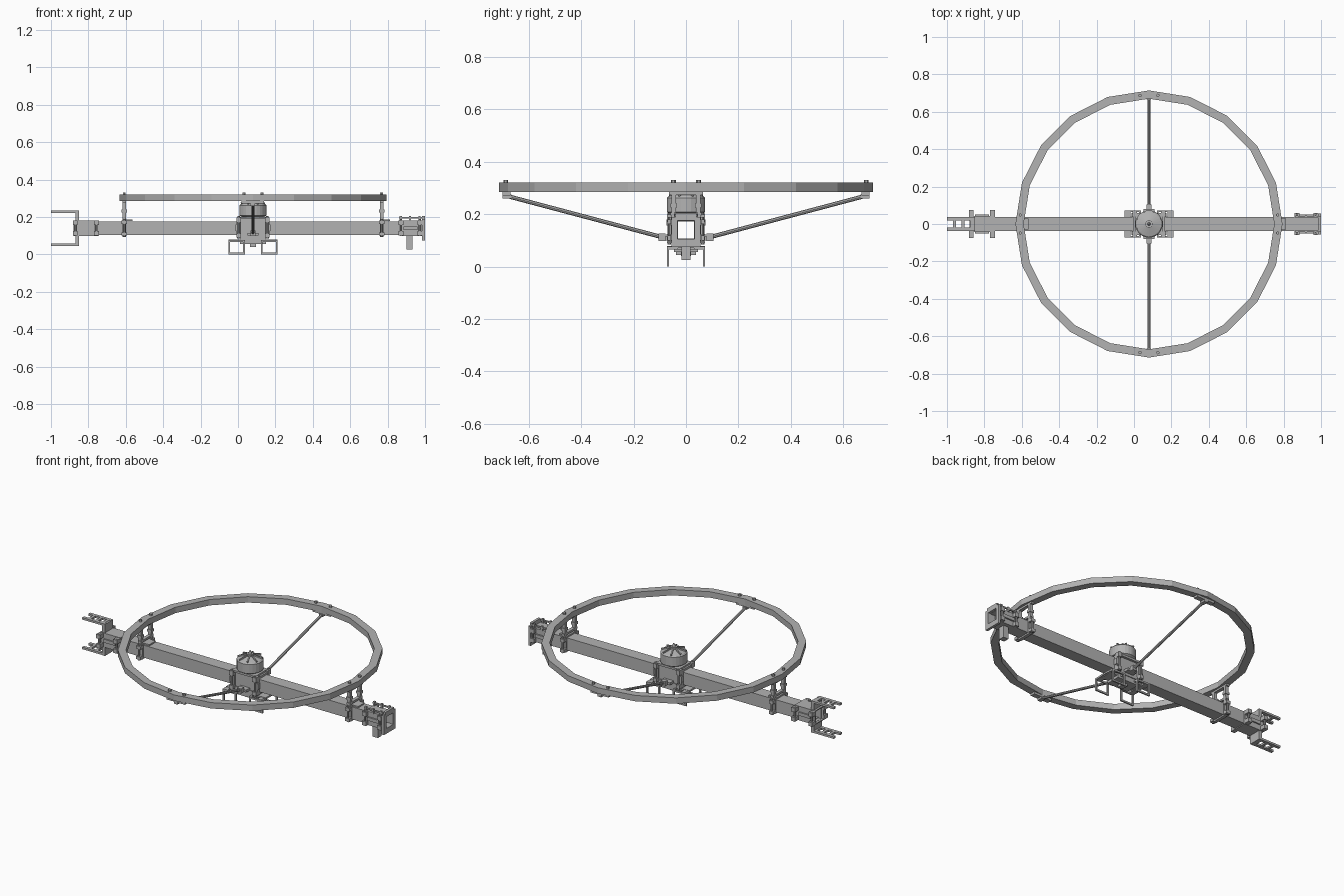
import bpy
import bmesh
import math
from mathutils import Matrix, Vector

cube = bpy.data.objects.get("Cube")
if cube:
    bpy.data.objects.remove(cube)

grey = bpy.data.materials.new("frame grey")
grey.use_nodes = True
colour = (0.45, 0.45, 0.45, 1)
grey.diffuse_color = colour
grey.node_tree.nodes["Principled BSDF"].inputs["Base Color"].default_value = colour

MID = 0.08          # x of the rotor axis and ring centre
AXIS_Z = 0.14       # height of the beam axis
SIDES = (-1, 1)


def finish(name, bm):
    bmesh.ops.recalc_face_normals(bm, faces=bm.faces)
    mesh = bpy.data.meshes.new(name)
    bm.to_mesh(mesh)
    bm.free()
    obj = bpy.data.objects.new(name, mesh)
    bpy.context.collection.objects.link(obj)
    mesh.materials.append(grey)
    return obj


def add_box(bm, x, y, z):
    """Box from three (low, high) ranges."""
    centre = Vector([(r[0] + r[1]) / 2 for r in (x, y, z)])
    size = [abs(r[1] - r[0]) for r in (x, y, z)]
    bmesh.ops.create_cube(bm, size=1, matrix=Matrix.Translation(centre) @ Matrix.Diagonal((*size, 1)))


def add_rod(bm, start, end, radius, sides=8, tip=None):
    start, end = Vector(start), Vector(end)
    line = end - start
    turn = line.to_track_quat("Z", "Y").to_matrix().to_4x4()
    bmesh.ops.create_cone(bm, cap_ends=True, segments=sides, radius1=radius,
                          radius2=radius if tip is None else tip, depth=line.length,
                          matrix=Matrix.Translation((start + end) / 2) @ turn)


def around(c, half):
    return (c - half, c + half)


def side_range(s, a, b):
    return (s * a, s * b)


def add_collar(bm, x, inner, outer):
    """Four bars wrapped around the square beam."""
    for s in SIDES:
        add_box(bm, x, side_range(s, inner, outer), around(AXIS_Z, outer))
        add_box(bm, x, around(0, outer), sorted((AXIS_Z + s * inner, AXIS_Z + s * outer)))


def revolve(name, profile, sides, centre, closed=False):
    """Lathe a (radius, z) profile around a vertical axis."""
    bm = bmesh.new()
    rings = []
    for i in range(sides):
        a = math.tau * i / sides
        rings.append([bm.verts.new((centre + r * math.cos(a), r * math.sin(a), z)) for r, z in profile])
    count = len(profile) if closed else len(profile) - 1
    for i in range(sides):
        a, b = rings[i], rings[(i + 1) % sides]
        for j in range(count):
            k = (j + 1) % len(profile)
            bm.faces.new((a[j], b[j], b[k], a[k]))
    if not closed:
        bm.faces.new([r[0] for r in rings])
        bm.faces.new([r[-1] for r in rings])
    return finish(name, bm)


# Guard ring
revolve("guard_ring", [(0.67, 0.285), (0.714, 0.285), (0.714, 0.32), (0.67, 0.32)], 20, MID, True)

# Hollow square beam
bm = bmesh.new()
add_collar(bm, (-0.85, 0.95), 0.032, 0.037)
finish("main_beam", bm)

# Bolt heads on the ring
bm = bmesh.new()
for s in SIDES:
    for t in SIDES:
        for x, y in ((MID + t * 0.048, s * 0.688), (MID + t * 0.688, s * 0.048)):
            add_rod(bm, (x, y, 0.275), (x, y, 0.331), 0.009, 6)
finish("ring_bolts", bm)

# Diagonal struts with end fittings
for s, label in zip(SIDES, ("front", "back")):
    bm = bmesh.new()
    add_rod(bm, (MID, s * 0.09, 0.112), (MID, s * 0.685, 0.27), 0.008)
    finish(label + "_strut", bm)
    bm = bmesh.new()
    add_box(bm, around(MID, 0.06), side_range(s, 0.67, 0.7), (0.272, 0.286))
    add_box(bm, around(MID, 0.012), side_range(s, 0.665, 0.7), (0.26, 0.275))
    finish(label + "_strut_top_fitting", bm)
    bm = bmesh.new()
    add_box(bm, around(MID, 0.014), side_range(s, 0.078, 0.105), (0.098, 0.127))
    add_box(bm, around(MID, 0.03), side_range(s, 0.04, 0.08), (0.1, 0.115))
    finish(label + "_strut_base_fitting", bm)

# Ring posts clamped to the beam
for t, label in zip(SIDES, ("right", "left")):
    bm = bmesh.new()
    x = MID + t * 0.688
    post = around(x, 0.01)
    add_collar(bm, post, 0.036, 0.046)
    for s in SIDES:
        add_box(bm, post, side_range(s, 0.038, 0.056), (0.17, 0.286))
        add_box(bm, around(x, 0.014), side_range(s, 0.044, 0.07), (0.1, 0.118))
        add_box(bm, around(x, 0.014), side_range(s, 0.044, 0.07), (0.162, 0.18))
        add_rod(bm, (x, s * 0.062, 0.095), (x, s * 0.062, 0.19), 0.006)
        add_box(bm, around(x, 0.014), side_range(s, 0.034, 0.06), (0.225, 0.24))
    add_box(bm, post, around(0, 0.06), (0.195, 0.207))
    add_box(bm, post, around(0, 0.065), (0.274, 0.286))
    add_box(bm, (x, x + 0.045), around(0, 0.03), (0.178, 0.186))
    finish(label + "_ring_post", bm)

# Motor
revolve("motor_drum", [(0.06, 0.2), (0.073, 0.208), (0.073, 0.262), (0.066, 0.27), (0.018, 0.284)], 24, MID)
bm = bmesh.new()
for i in range(8):
    a = math.tau * (i + 0.5) / 8
    rib = Matrix.Translation((MID, 0, 0)) @ Matrix.Rotation(a, 4, "Z")
    rib = rib @ Matrix.Translation((0.042, 0, 0.28)) @ Matrix.Rotation(0.28, 4, "Y")
    bmesh.ops.create_cube(bm, size=1, matrix=rib @ Matrix.Diagonal((0.055, 0.007, 0.009, 1)))
add_rod(bm, (MID, 0, 0.27), (MID, 0, 0.295), 0.02, 12)
add_rod(bm, (MID, 0, 0.29), (MID, 0, 0.312), 0.011, 10, 0.004)
finish("motor_top_ribs", bm)

# Motor mount around the beam
bm = bmesh.new()
add_box(bm, around(MID, 0.075), around(0, 0.06), (0.188, 0.2))
add_box(bm, around(MID, 0.085), around(0, 0.045), (0.178, 0.19))
add_box(bm, around(MID, 0.085), around(0, 0.05), (0.085, 0.102))
for s in SIDES:
    add_box(bm, around(MID, 0.07), side_range(s, 0.037, 0.046), (0.09, 0.19))
    for t in SIDES:
        corner = around(MID + t * 0.076, 0.012)
        add_box(bm, corner, side_range(s, 0.04, 0.072), (0.17, 0.198))
        add_box(bm, corner, side_range(s, 0.04, 0.072), (0.09, 0.112))
        add_box(bm, corner, side_range(s, 0.036, 0.056), (0.1, 0.18))
        add_box(bm, around(MID + t * 0.085, 0.008), side_range(s, 0.04, 0.06), (0.125, 0.16))
        add_rod(bm, (MID + t * 0.076, s * 0.064, 0.085), (MID + t * 0.076, s * 0.064, 0.205), 0.006)
finish("motor_mount", bm)

# Underside tray
bm = bmesh.new()
add_box(bm, around(MID, 0.13), around(0, 0.04), (0.07, 0.08))
add_box(bm, around(MID, 0.07), around(0, 0.045), (0.055, 0.086))
add_box(bm, around(MID, 0.016), around(0, 0.02), (0.04, 0.06))
for t in SIDES:
    add_box(bm, around(MID + t * 0.11, 0.012), around(0, 0.072), (0.066, 0.078))
finish("underside_tray", bm)

# Landing loops
bm = bmesh.new()
for s in SIDES:
    thick = side_range(s, 0.064, 0.073)
    for t in SIDES:
        low, high = sorted((MID + t * 0.042, MID + t * 0.132))
        for x in (low, high - 0.01):
            add_box(bm, (x, x + 0.01), thick, (0, 0.076))
        for z in (0, 0.066):
            add_box(bm, (low, high), thick, (z, z + 0.01))
        for x in (low, high - 0.01):
            add_box(bm, (x, x + 0.01), side_range(s, 0.03, 0.07), (0.066, 0.076))
finish("landing_loops", bm)

# Right end clamp
bm = bmesh.new()
add_collar(bm, (-0.88, -0.745), 0.036, 0.042)
for x in (-0.87, -0.757):
    for s in SIDES:
        for z in (0.112, 0.168):
            add_box(bm, around(x, 0.013), side_range(s, 0.038, 0.074), around(z, 0.012))
        add_rod(bm, (x, s * 0.06, 0.1), (x, s * 0.06, 0.182), 0.007)
for s in SIDES:
    add_box(bm, (-0.85, -0.775), side_range(s, 0.04, 0.05), (0.13, 0.15))
finish("right_end_clamp", bm)

# Right fork: slotted channel arms on an open back plate
bm = bmesh.new()
for s in SIDES:
    add_box(bm, (-0.868, -0.85), side_range(s, 0.03, 0.038), (0.045, 0.232))
    for z in ((0.045, 0.105), (0.175, 0.232)):
        add_box(bm, (-0.868, -0.85), around(0, 0.034), z)
    arm = AXIS_Z + s * 0.088
    add_box(bm, (-1, -0.85), side_range(s, 0.02, 0.038), around(arm, 0.006))
    add_box(bm, (-1, -0.85), side_range(-s, 0.02, 0.038), around(arm, 0.006))
    for x in (-0.96, -0.915, -0.87):
        add_box(bm, around(x, 0.008), around(0, 0.03), around(arm, 0.006))
finish("right_fork", bm)

# Left end clamp, end frame and hanging tab
bm = bmesh.new()
add_collar(bm, (0.865, 0.985), 0.034, 0.041)
for x in (0.872, 0.972):
    for s in SIDES:
        for z in (0.112, 0.168):
            add_box(bm, around(x, 0.013), side_range(s, 0.038, 0.06), around(z, 0.012))
        add_rod(bm, (x, s * 0.052, 0.098), (x, s * 0.052, 0.19), 0.006)
for s in SIDES:
    add_box(bm, (0.885, 0.96), side_range(s, 0.04, 0.05), (0.13, 0.15))
    add_box(bm, (0.985, 1), side_range(s, 0.032, 0.055), (0.075, 0.19))
add_box(bm, (0.985, 1), around(0, 0.04), (0.075, 0.106))
add_box(bm, (0.985, 1), around(0, 0.04), (0.175, 0.205))
finish("left_end_clamp", bm)

bm = bmesh.new()
add_box(bm, (0.9, 0.934), around(0, 0.018), (0.026, 0.105))
finish("left_hanging_tab", bm)

bm = bmesh.new()
for s in SIDES:
    add_box(bm, (0.862, 0.985), side_range(s, 0.036, 0.044), (0.192, 0.2))
    for x in (0.87, 0.92, 0.97):
        add_box(bm, around(x, 0.006), side_range(s, 0.034, 0.046), (0.178, 0.206))
finish("left_top_rails", bm)
